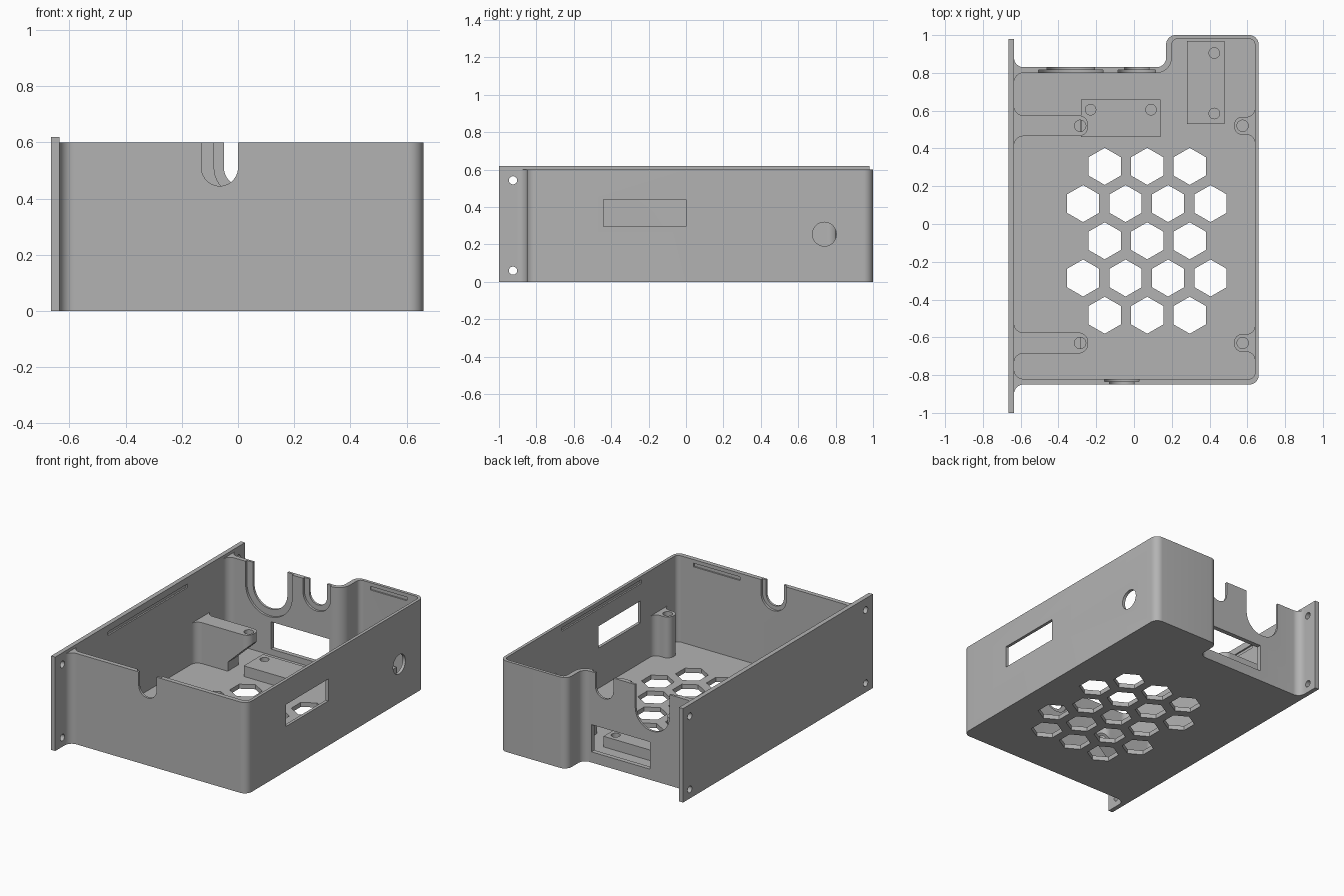
import bpy, bmesh, math
from mathutils import Vector

if "Cube" in bpy.data.objects:
    bpy.data.objects.remove(bpy.data.objects["Cube"])

grey = bpy.data.materials.new("plain grey")
grey.use_nodes = True
GREY = (0.45, 0.45, 0.45, 1)
grey.diffuse_color = GREY
grey.node_tree.nodes["Principled BSDF"].inputs["Base Color"].default_value = GREY


def rounded(corners, steps=10):
    """Turn (a, b[, radius]) corners into a filleted outline."""
    out = []
    n = len(corners)
    for i, c in enumerate(corners):
        p = Vector(c[:2])
        if len(c) < 3:
            out.append(p)
            continue
        u = (Vector(corners[i - 1][:2]) - p).normalized()
        v = (Vector(corners[(i + 1) % n][:2]) - p).normalized()
        half = u.angle(v) / 2
        centre = p + (u + v).normalized() * c[2] / math.sin(half)
        start = p + u * c[2] / math.tan(half) - centre
        end = p + v * c[2] / math.tan(half) - centre
        sweep = math.pi - 2 * half
        for k in range(steps + 1):
            t = k / steps
            out.append(centre + (start * math.sin((1 - t) * sweep)
                                 + end * math.sin(t * sweep)) / math.sin(sweep))
    return out


def prism(name, corners, lo, hi, axis="z"):
    """Extrude an outline along an axis."""
    place = {"z": lambda p, h: (p[0], p[1], h),
             "y": lambda p, h: (p[0], h, p[1]),
             "x": lambda p, h: (h, p[0], p[1])}[axis]
    pts = rounded(corners)
    bm = bmesh.new()
    low = [bm.verts.new(place(p, lo)) for p in pts]
    high = [bm.verts.new(place(p, hi)) for p in pts]
    bm.faces.new(low)
    bm.faces.new(high)
    for i in range(len(pts)):
        bm.faces.new((low[i - 1], low[i], high[i], high[i - 1]))
    bmesh.ops.recalc_face_normals(bm, faces=bm.faces)
    mesh = bpy.data.meshes.new(name)
    bm.to_mesh(mesh)
    bm.free()
    mesh.materials.append(grey)
    ob = bpy.data.objects.new(name, mesh)
    bpy.context.collection.objects.link(ob)
    return ob


def rect(a0, a1, b0, b1):
    return [(a0, b0), (a1, b0), (a1, b1), (a0, b1)]


def ring(a, b, r, sides=24):
    return [(a + r * math.sin(math.tau * k / sides), b + r * math.cos(math.tau * k / sides))
            for k in range(sides)]


def cut(target, *args):
    """Subtract a prism from the target, then discard the cutter."""
    tool = prism("cutter", *args)
    tool.hide_render = True
    mod = target.modifiers.new("cut", "BOOLEAN")
    mod.operation, mod.solver, mod.object = "DIFFERENCE", "EXACT", tool
    bpy.context.view_layer.objects.active = target
    bpy.ops.object.modifier_apply(modifier=mod.name)
    bpy.data.objects.remove(tool)


def finish(ob):
    bpy.ops.object.select_all(action="DESELECT")
    ob.select_set(True)
    bpy.context.view_layer.objects.active = ob
    bpy.ops.object.shade_smooth_by_angle(angle=math.radians(30))


FLOOR, RIM = 0.03, 0.6

# Tray with mounting flange, filleted where they meet
case = prism("case", [(-.665, -1), (-.635, -1), (-.635, -.85, .05), (.66, -.85, .05),
                      (.66, 1, .05), (.17, 1, .05), (.17, .83, .05), (-.635, .83, .05),
                      (-.635, .98), (-.665, .98)], 0, .62)
cut(case, rect(-.635, 1, -1.2, 1.2), RIM, .8)
cut(case, [(-.635, -.82, .05), (.64, -.82, .03), (.64, .98, .03), (.2, .98, .03),
           (.2, .8, .08), (-.635, .8, .05)], FLOOR, .8)

# Honeycomb vents
for row in range(5):
    count = 3 + row % 2
    for k in range(count):
        x = .07 - (row % 2) * .002 + (k - (count - 1) / 2) * .225
        cut(case, ring(x, .305 - row * .197, .098, 6), -.1, .1)

# Cable notches with a wider recess on the inside face
for x, z, r, wide, through, recess in (
        (-.065, .51, .065, .092, (-.9, -.8), (-.835, -.75)),
        (.015, .51, .065, .1, (.75, .9), (.75, .815)),
        (-.335, .45, .125, .17, (.75, .9), (.75, .815))):
    for radius, span in ((r, through), (wide, recess)):
        f = radius * .999
        cut(case, [(x - radius, .8), (x - radius, z - radius, f),
                   (x + radius, z - radius, f), (x + radius, .8)], *span, "y")

# Side window, round side hole and rear port opening
cut(case, rect(-.44, 0, .295, .44), .6, .7, "x")
cut(case, ring(.74, .255, .064, 32), .6, .7, "x")
cut(case, rect(-.32, .11, .07, .25), .75, .9, "y")

# Screw holes in the flange
for y in (-.925, .91):
    for z in (.06, .543):
        cut(case, ring(y, z, .022), -.7, -.6, "x")

# Shallow lid catch grooves
SLOT = (.552, .576)
for x in (-.635, .64):
    cut(case, rect(-.45, .38, *SLOT), x - .01, x + .01, "x")
cut(case, rect(.18, .52, *SLOT), -.83, -.81, "y")
cut(case, rect(.28, .55, *SLOT), .97, .99, "y")
finish(case)


def post(name, y, wall, inside, tip, half, root):
    """Screw post growing out of a side wall, filleted at the wall."""
    reach = half + root
    return prism(name, [(wall, y - reach), (inside, y - reach), (inside, y - half, root * .98),
                        (tip, y - half, half * .9), (tip, y + half, half * .9),
                        (inside, y + half, root * .98), (inside, y + reach), (wall, y + reach)],
                 FLOOR - .01, .3)


# Board posts: overhanging brackets on one side, short columns on the other
for end, y in (("front", -.63), ("back", .52)):
    bracket = post(end + "_right_bracket", y, -.645, -.635, -.243, .055, .05)
    cut(bracket, [(-.4, 0), (-.2, 0), (-.2, .28), (-.4, .09)], y - .2, y + .2, "y")
    cut(bracket, ring(-.285, y, .03), .2, .4)
    finish(bracket)
    column = post(end + "_left_column", y, .65, .64, .53, .047, .045)
    cut(column, ring(.575, y, .03), .15, .4)
    finish(column)

# Raised mounting pads on the floor
for name, area, holes in (
        ("rear_port_pad", (-.28, .14, .46, .66), ((-.23, .605), (.09, .605))),
        ("corner_pad", (.28, .48, .53, .97), ((.425, .585), (.425, .905)))):
    pad = prism(name, rect(*area), FLOOR - .01, .1)
    for x, y in holes:
        cut(pad, ring(x, y, .028), .035, .2)
    finish(pad)
